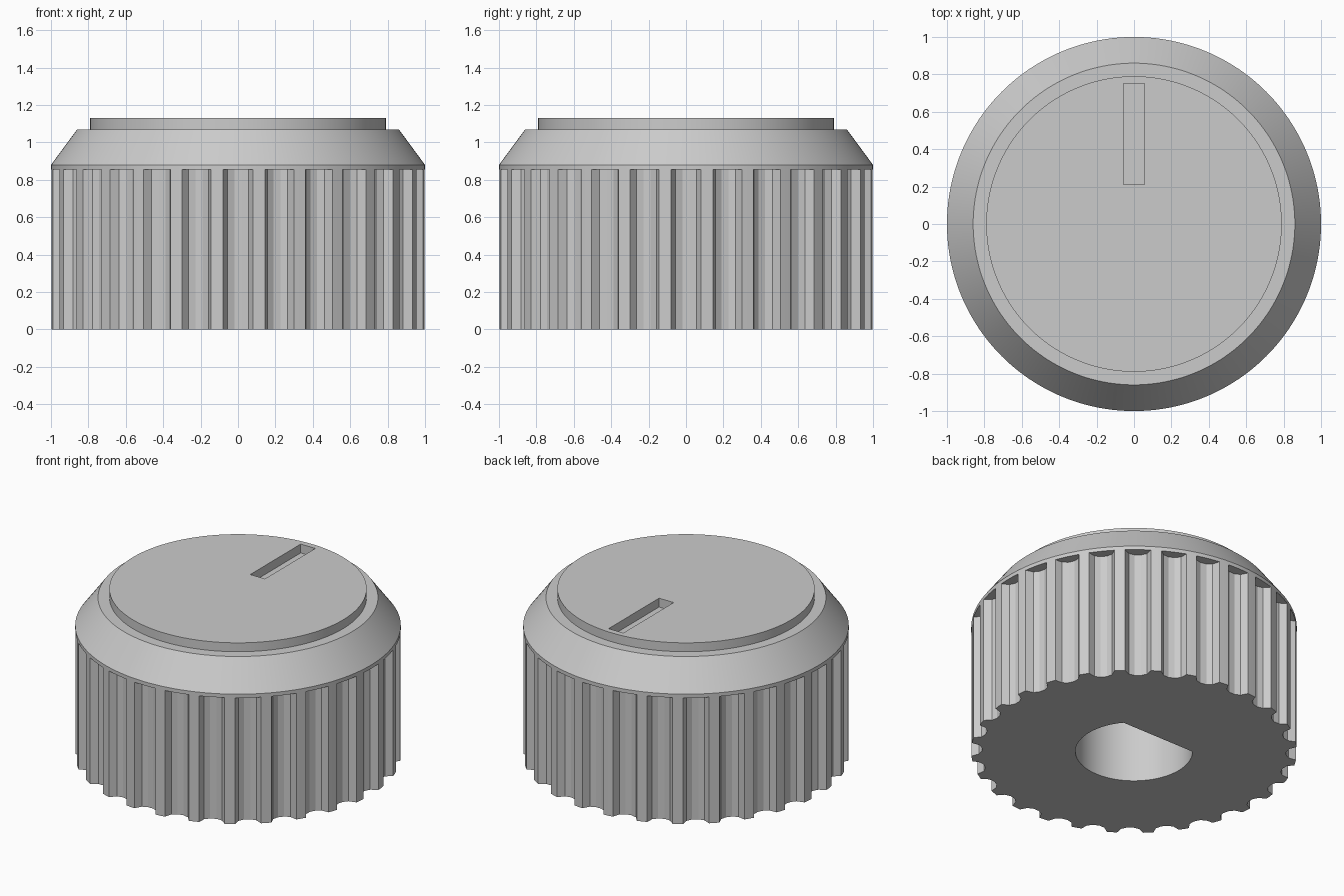
import bpy
import bmesh
from math import radians, pi, sin, cos, sqrt, asin
from mathutils import Matrix, Vector

cube = bpy.data.objects.get("Cube")
if cube:
    bpy.data.objects.remove(cube, do_unlink=True)

FLUTES = 28
SEGMENTS = 168


def make_material(name, value):
    mat = bpy.data.materials.new(name)
    mat.use_nodes = True
    color = (value, value, value, 1)
    mat.diffuse_color = color
    mat.node_tree.nodes["Principled BSDF"].inputs["Base Color"].default_value = color
    return mat


def make_object(name, bm):
    bmesh.ops.recalc_face_normals(bm, faces=bm.faces)
    mesh = bpy.data.meshes.new(name)
    bm.to_mesh(mesh)
    bm.free()
    obj = bpy.data.objects.new(name, mesh)
    bpy.context.collection.objects.link(obj)
    return obj


def add_prism(bm, outline, bottom, top, turn=0):
    """Extrude a flat outline from bottom to top, turned about the z axis."""
    spin = Matrix.Rotation(turn, 3, "Z")
    verts = [bm.verts.new(spin @ Vector((x, y, bottom))) for x, y in outline]
    face = bm.faces.new(verts)
    result = bmesh.ops.extrude_face_region(bm, geom=[face])
    raised = [v for v in result["geom"] if isinstance(v, bmesh.types.BMVert)]
    bmesh.ops.translate(bm, verts=raised, vec=(0, 0, top - bottom))


def cut(target, cutter):
    cutter.hide_render = True
    mod = target.modifiers.new("cut", "BOOLEAN")
    mod.operation = "DIFFERENCE"
    mod.solver = "EXACT"
    mod.object = cutter
    bpy.context.view_layer.objects.active = target
    bpy.ops.object.modifier_apply(modifier=mod.name)
    bpy.data.objects.remove(cutter, do_unlink=True)


# Knob body: stacked rings for the grip, sloped shoulder and raised cap
bm = bmesh.new()
profile = [(1, 0), (1, 0.88), (0.86, 1.07), (0.79, 1.07), (0.79, 1.13)]
rings = []
for r, z in profile:
    angles = [2 * pi * i / SEGMENTS for i in range(SEGMENTS)]
    rings.append([bm.verts.new((r * cos(a), r * sin(a), z)) for a in angles])
for low, high in zip(rings, rings[1:]):
    for i in range(SEGMENTS):
        j = (i + 1) % SEGMENTS
        bm.faces.new((low[i], low[j], high[j], high[i]))
bm.faces.new(rings[0])
bm.faces.new(rings[-1])
knob = make_object("knob", bm)

# Faceted grip flutes
bm = bmesh.new()
half = [(1.1, 0.08), (0.997, 0.08), (0.952, 0.055), (0.935, 0.02)]
flute = half + [(x, -y) for x, y in reversed(half)]
for i in range(FLUTES):
    add_prism(bm, flute, -0.1, 0.855, 2 * pi * i / FLUTES)
cut(knob, make_object("flute_cutter", bm))

# D-shaped shaft hole, flat towards the back
bm = bmesh.new()
radius, flat = 0.36, 0.23
start = pi - asin(flat / radius)
sweep = 2 * pi - 2 * (pi / 2 - asin(flat / radius))
hole = [(radius * cos(start + sweep * i / 64), radius * sin(start + sweep * i / 64))
        for i in range(65)]
add_prism(bm, hole, -0.1, 0.7)
cut(knob, make_object("shaft_hole_cutter", bm))

# Pointer slot in the cap
bm = bmesh.new()
slot = [(-0.055, 0.21), (0.055, 0.21), (0.055, 0.75), (-0.055, 0.75)]
add_prism(bm, slot, 1.07, 1.3)
cut(knob, make_object("pointer_slot_cutter", bm))

# Finish
knob.data.materials.clear()
knob.data.materials.append(make_material("mid grey plastic", 0.6))
bpy.ops.object.select_all(action="DESELECT")
knob.select_set(True)
bpy.context.view_layer.objects.active = knob
bpy.ops.object.shade_smooth_by_angle(angle=radians(15))
